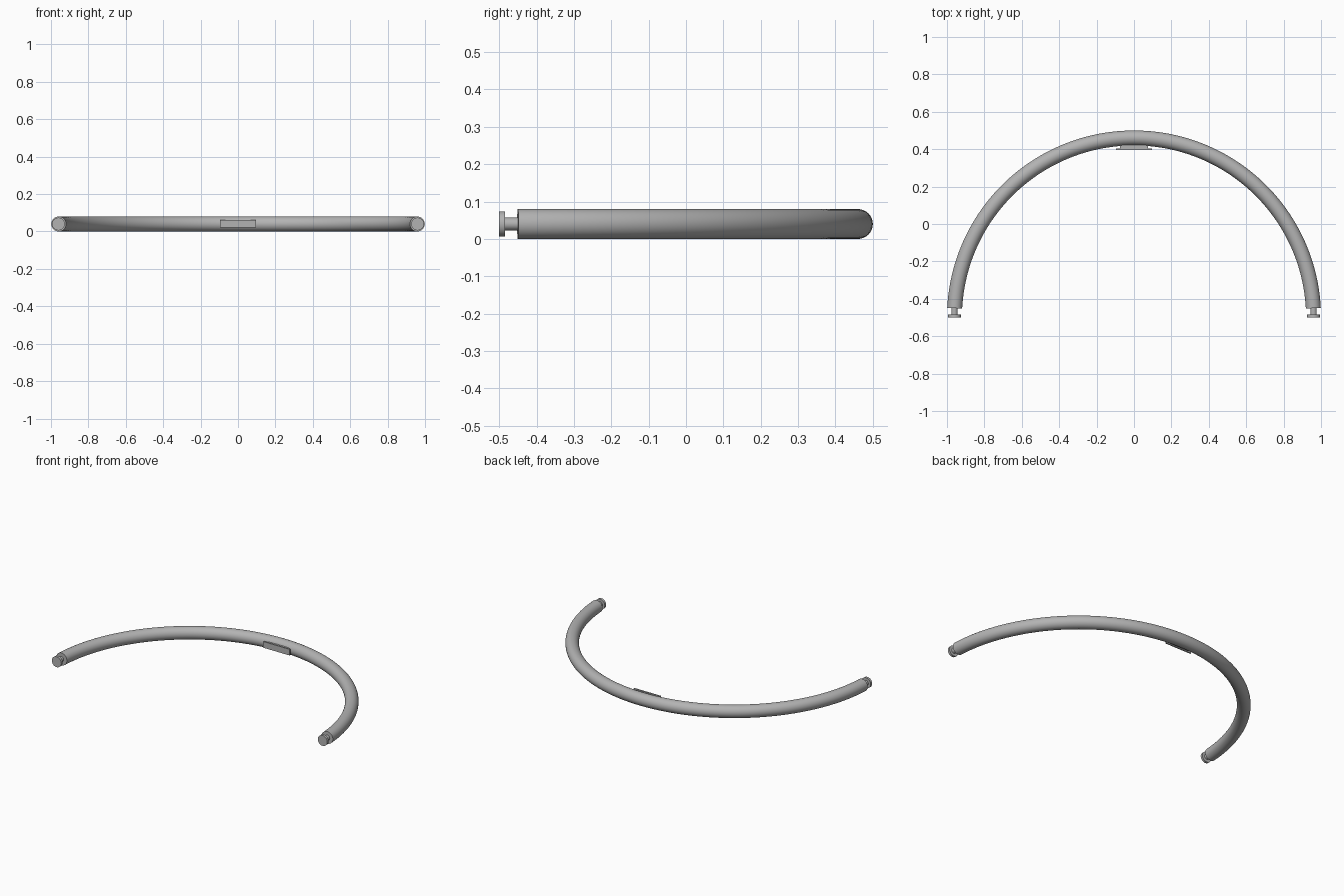
import bpy, bmesh, math
from mathutils import Matrix, Vector

cube = bpy.data.objects.get("Cube")
if cube:
    bpy.data.objects.remove(cube, do_unlink=True)

grey = bpy.data.materials.new("satin grey")
grey.use_nodes = True
colour = (0.45, 0.45, 0.45, 1)
grey.diffuse_color = colour
grey.node_tree.nodes["Principled BSDF"].inputs["Base Color"].default_value = colour

TUBE = 0.04      # tube radius, also the height of its centre line
ARC = 0.96       # radius of the arch centre line
CENTRE = Vector((0, -0.5, TUBE))
END = math.asin(0.05 / ARC)   # angle at which the tube stops short


def finish(bm, name):
    bmesh.ops.recalc_face_normals(bm, faces=bm.faces)
    mesh = bpy.data.meshes.new(name)
    bm.to_mesh(mesh)
    bm.free()
    mesh.materials.append(grey)
    obj = bpy.data.objects.new(name, mesh)
    bpy.context.collection.objects.link(obj)
    bpy.ops.object.select_all(action="DESELECT")
    obj.select_set(True)
    bpy.context.view_layer.objects.active = obj
    bpy.ops.object.shade_smooth_by_angle(angle=math.radians(35))
    return obj


def disc(name, x, y0, y1, radius):
    bm = bmesh.new()
    place = Matrix.Translation((x, (y0 + y1) / 2, TUBE)) @ Matrix.Rotation(math.pi / 2, 4, "X")
    bmesh.ops.create_cone(bm, cap_ends=True, segments=32, radius1=radius,
                          radius2=radius, depth=y1 - y0, matrix=place)
    finish(bm, name)


def box(name, centre, size):
    bm = bmesh.new()
    place = Matrix.Translation(centre) @ Matrix.Diagonal((*size, 1))
    bmesh.ops.create_cube(bm, size=1, matrix=place)
    finish(bm, name)


# Arched tube: a circle swept around the arch centre
bm = bmesh.new()
turn = Matrix.Rotation(END, 4, "Z")
place = Matrix.Translation(CENTRE) @ turn @ Matrix.Translation((ARC, 0, 0)) @ Matrix.Rotation(math.pi / 2, 4, "X")
bmesh.ops.create_circle(bm, segments=32, radius=TUBE, matrix=place)
bmesh.ops.spin(bm, geom=bm.verts[:] + bm.edges[:], cent=CENTRE, axis=(0, 0, 1),
               angle=math.pi - 2 * END, steps=96)
bmesh.ops.holes_fill(bm, edges=[e for e in bm.edges if e.is_boundary], sides=0)
finish(bm, "arched_tube")

# Stem and flat button at each end
for side, x in (("left", ARC), ("right", -ARC)):
    disc(side + "_end_stem", x, -0.487, -0.44, 0.017)
    disc(side + "_end_button", x, -0.5, -0.485, 0.034)

# Small plate on the inside of the arch with its mounting block
box("inner_plate", (0, 0.4, 0.042), (0.19, 0.008, 0.04))
box("plate_mount", (0, 0.418, 0.042), (0.15, 0.032, 0.028))
